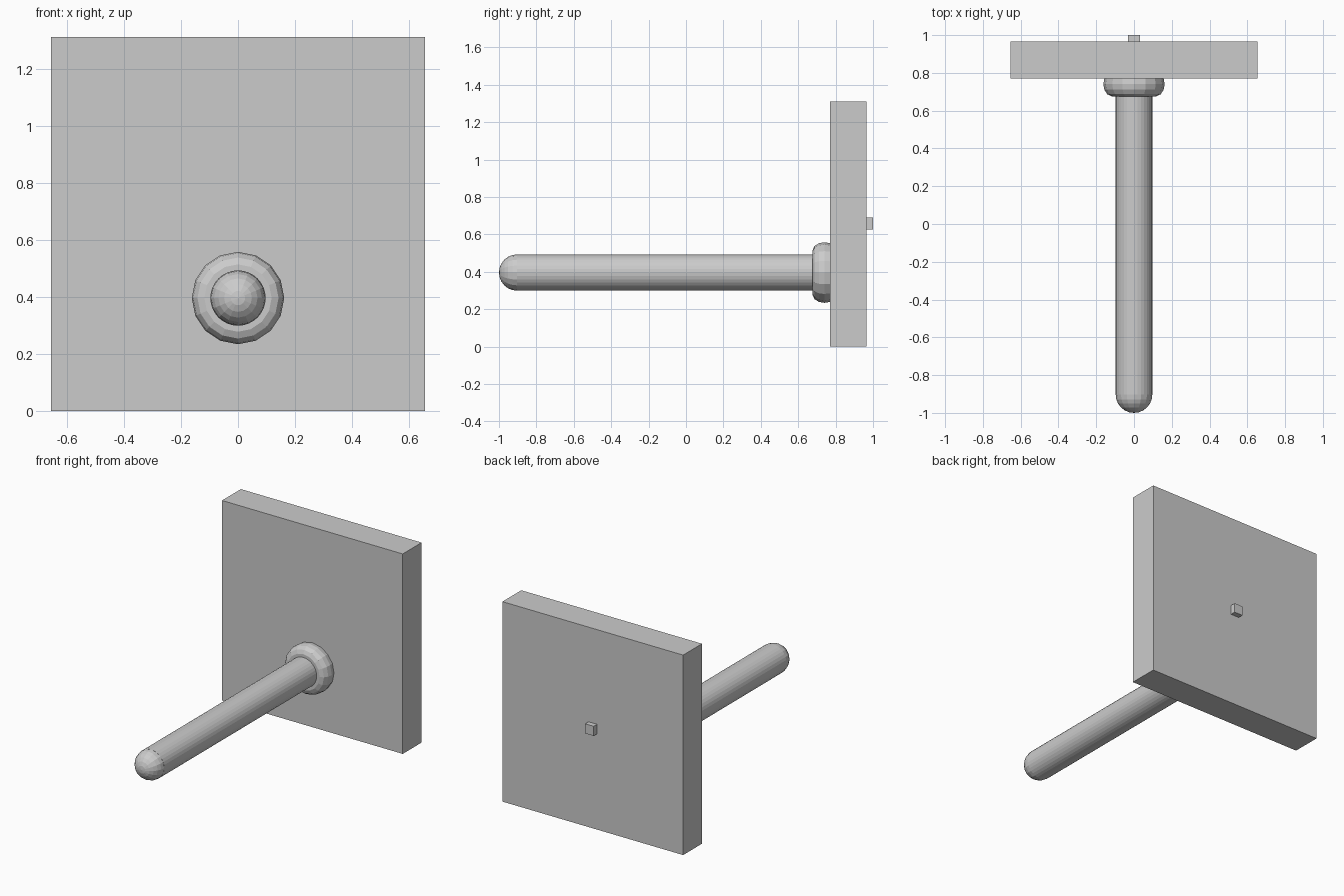
import bpy, bmesh, math
from mathutils import Matrix, Vector

if "Cube" in bpy.data.objects:
    bpy.data.objects.remove(bpy.data.objects["Cube"])

AXIS_Z = 0.396  # height of the peg axis


def finish(name, bm):
    bmesh.ops.remove_doubles(bm, verts=bm.verts, dist=1e-5)
    bmesh.ops.recalc_face_normals(bm, faces=bm.faces)
    mesh = bpy.data.meshes.new(name)
    bm.to_mesh(mesh)
    bm.free()
    obj = bpy.data.objects.new(name, mesh)
    bpy.context.collection.objects.link(obj)
    return obj


def box(name, x, y0, y1, z0, z1):
    bm = bmesh.new()
    m = Matrix.Translation((0, (y0 + y1) / 2, (z0 + z1) / 2)) @ Matrix.Diagonal((2 * x, y1 - y0, z1 - z0, 1))
    bmesh.ops.create_cube(bm, size=1, matrix=m)
    return finish(name, bm)


def lathe(name, profile, sides):
    """Spin (radius, y) points around the peg axis."""
    bm = bmesh.new()
    verts = [bm.verts.new((r, y, AXIS_Z)) for r, y in profile]
    edges = [bm.edges.new(pair) for pair in zip(verts, verts[1:])]
    bmesh.ops.spin(bm, geom=verts + edges, cent=Vector((0, 0, AXIS_Z)), axis=(0, 1, 0),
                   angle=math.tau, steps=sides, use_merge=True)
    return finish(name, bm)


# Wall plate and the small nub on its back
box("wall_plate", 0.655, 0.77, 0.965, 0, 1.31)
box("back_nub", 0.031, 0.965, 1.0, 0.627, 0.69)

# Peg shaft
R = 0.097
lathe("peg_shaft", [(0, -1 + R), (R, -1 + R), (R, 0.77), (0, 0.77)], 32)

# Rounded tip
tip = [(R * math.sin(a), -1 + R - R * math.cos(a)) for a in (i * math.pi / 12 for i in range(7))]
lathe("peg_tip", tip, 16)

# Rounded collar against the plate
lathe("collar", [(0.085, 0.69), (0.097, 0.676), (0.118, 0.676), (0.142, 0.687), (0.157, 0.711),
                 (0.162, 0.74), (0.157, 0.77), (0.085, 0.77), (0.085, 0.69)], 16)
